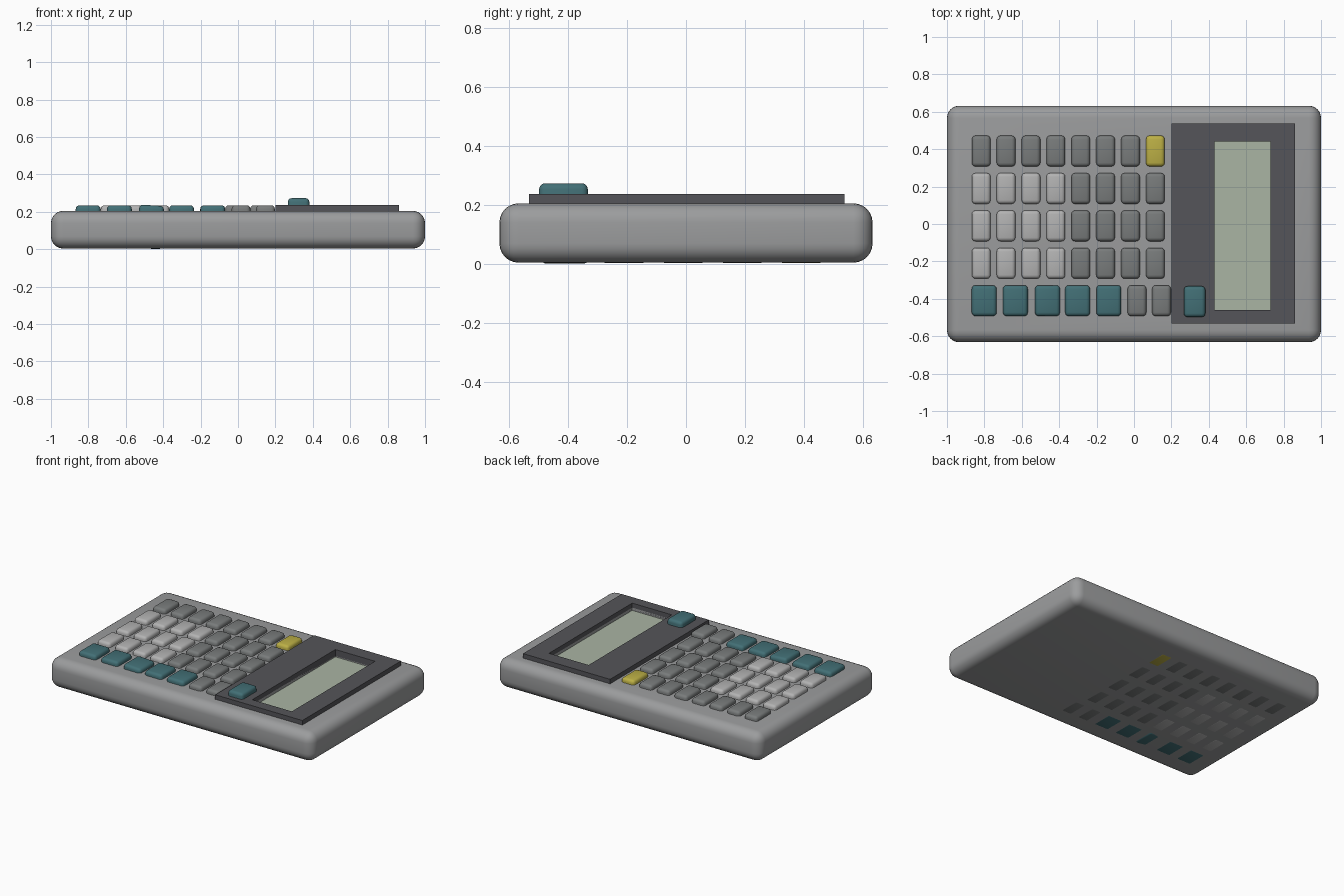
import bpy, bmesh, math
from mathutils import Matrix

if "Cube" in bpy.data.objects:
    bpy.data.objects.remove(bpy.data.objects["Cube"])


def material(name, rgb):
    m = bpy.data.materials.new(name)
    m.diffuse_color = (*rgb, 1)
    m.use_nodes = True
    m.node_tree.nodes["Principled BSDF"].inputs["Base Color"].default_value = m.diffuse_color
    return m


BODY = material("body_grey", (0.33, 0.335, 0.34))
DARK = material("bezel_grey", (0.09, 0.09, 0.10))
GLASS = material("screen_green", (0.40, 0.46, 0.37))
LIGHT = material("light_grey", (0.45, 0.45, 0.45))
GREY = material("mid_grey", (0.19, 0.20, 0.20))
TEAL = material("teal", (0.055, 0.16, 0.18))
YELLOW = material("yellow", (0.50, 0.43, 0.06))


def box(name, x, y, z, mat=None, bevel=0, segments=3):
    """Box from (min, max) ranges, optionally with rounded edges."""
    size = [r[1] - r[0] for r in (x, y, z)]
    bm = bmesh.new()
    bmesh.ops.create_cube(bm, size=1, matrix=Matrix.Diagonal((*size, 1)))
    if bevel:
        bmesh.ops.bevel(bm, geom=bm.edges[:], offset=bevel, segments=segments,
                        profile=0.5, affect='EDGES')
    mesh = bpy.data.meshes.new(name)
    bm.to_mesh(mesh)
    bm.free()
    ob = bpy.data.objects.new(name, mesh)
    ob.location = [sum(r) / 2 for r in (x, y, z)]
    bpy.context.collection.objects.link(ob)
    if mat:
        mesh.materials.append(mat)
    if bevel:
        bpy.ops.object.select_all(action='DESELECT')
        ob.select_set(True)
        bpy.context.view_layer.objects.active = ob
        bpy.ops.object.shade_smooth_by_angle(angle=math.radians(35))
    return ob


def key(name, cx, cy, width, mat, lift=0):
    return box(name, (cx - width / 2, cx + width / 2), (cy - 0.0825, cy + 0.0825),
               (0.003 + lift, 0.235 + lift), mat, 0.02)


# Rounded case and raised display surround
case = box("case", (-1, 1), (-0.632, 0.632), (0.004, 0.205), BODY, 0.065, 6)
bezel = box("display_bezel", (0.2, 0.86), (-0.532, 0.536), (0.192, 0.236), DARK)

# Window recess through the surround into the case
cutter = box("window_cutter", (0.43, 0.73), (-0.46, 0.44), (0.18, 0.3), DARK)
cutter.hide_render = True
cutter.hide_set(True)
for ob in (case, bezel):
    mod = ob.modifiers.new("window", 'BOOLEAN')
    mod.operation = 'DIFFERENCE'
    mod.solver = 'EXACT'
    mod.object = cutter
box("screen", (0.43, 0.73), (-0.46, 0.44), (0.17, 0.186), GLASS)

# Main key grid: four rows of eight
for row in range(4):
    for col in range(8):
        mat = LIGHT if row and col < 4 else GREY
        if row == 0 and col == 7:
            mat = YELLOW
        key(f"key_{row}_{col}", -0.817 + 0.133 * col, 0.39 - 0.2 * row, 0.1, mat)

# Bottom row: five wide keys (the third sits slightly crooked), two narrow keys
for i in range(5):
    k = key(f"wide_key_{i}", -0.801 + 0.1665 * i, -0.41, 0.133, TEAL)
    if i == 2:
        k.rotation_euler.y = 0.06
for i in range(2):
    key(f"narrow_key_{i}", 0.016 + 0.131 * i, -0.41, 0.1, GREY)

# Power key on the display surround
key("power_key", 0.324, -0.415, 0.115, TEAL, lift=0.038)
